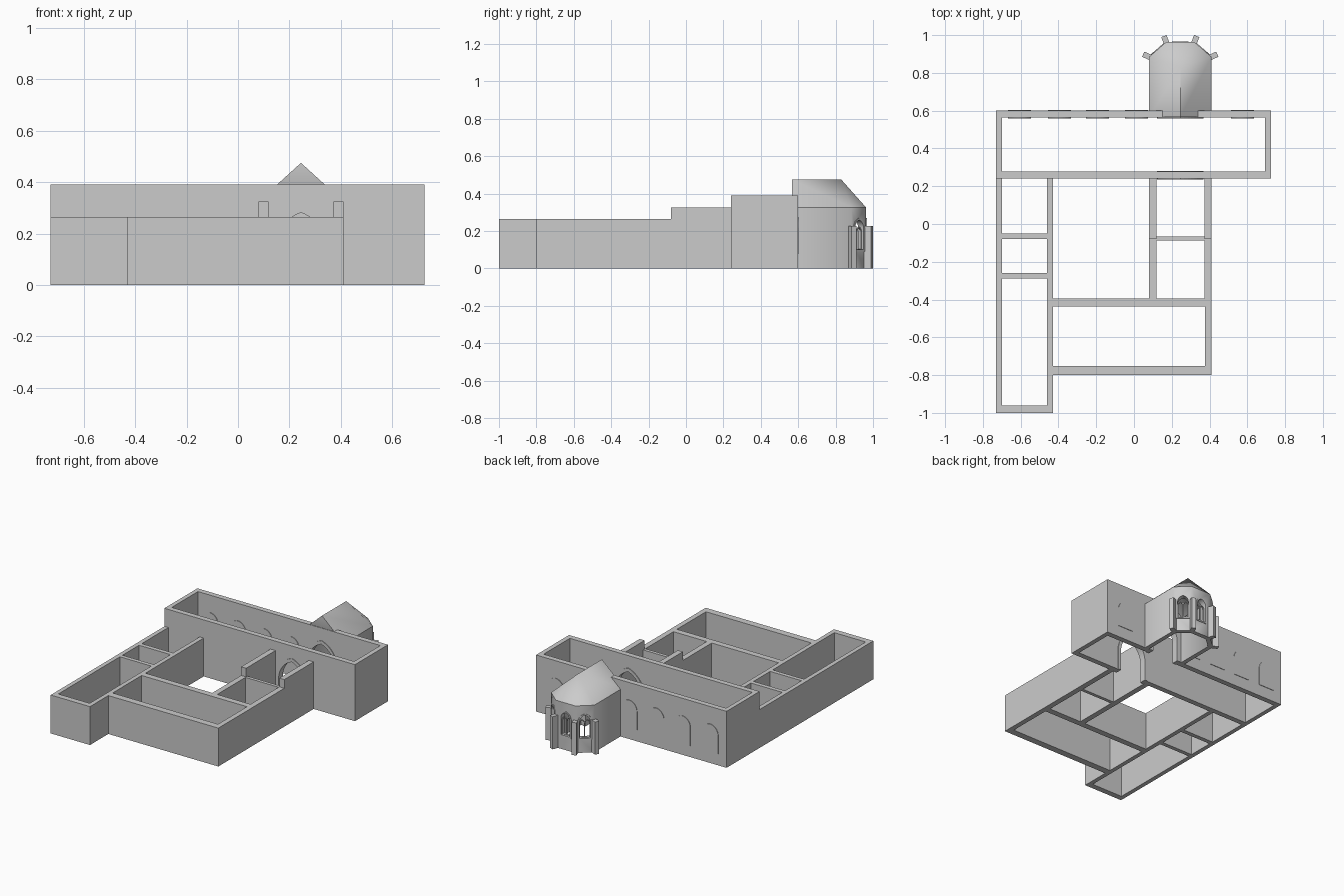
import bpy, bmesh, math
from mathutils import Matrix

if "Cube" in bpy.data.objects:
    bpy.data.objects.remove(bpy.data.objects["Cube"])

stone = bpy.data.materials.new("grey stone")
stone.diffuse_color = (0.6, 0.6, 0.6, 1)
stone.use_nodes = True
stone.node_tree.nodes["Principled BSDF"].inputs["Base Color"].default_value = stone.diffuse_color
CX = 0.245          # axis of the apse and the large arches


def finish(name, bm):
    bmesh.ops.recalc_face_normals(bm, faces=bm.faces)
    me = bpy.data.meshes.new(name)
    bm.to_mesh(me)
    bm.free()
    ob = bpy.data.objects.new(name, me)
    bpy.context.collection.objects.link(ob)
    me.materials.append(stone)
    return ob


def prism(name, pts, shift):
    """Extrude a closed outline of 3D points."""
    bm = bmesh.new()
    f = bm.faces.new([bm.verts.new(p) for p in pts])
    r = bmesh.ops.extrude_face_region(bm, geom=[f])
    bmesh.ops.translate(bm, vec=shift,
                        verts=[v for v in r["geom"] if isinstance(v, bmesh.types.BMVert)])
    return finish(name, bm)


def wall(name, x0, x1, y0, y1, h, z0=0):
    return prism(name, [(x0, y0, z0), (x1, y0, z0), (x1, y1, z0), (x0, y1, z0)], (0, 0, h - z0))


def arch(w, z0, spring, c, n=10):
    """Arched outline (x, z): half width w, c = pointedness."""
    r = w + c
    a1 = math.acos(c / r)
    right = [(r * math.cos(a1 * i / n) - c, spring + r * math.sin(a1 * i / n)) for i in range(n + 1)]
    left = [(-x, z) for x, z in reversed(right[:-1])]
    return [(w, z0)] + right + left + [(-w, z0)]


def place(ob, x, y, ang):
    ob.data.transform(Matrix.Translation((x, y, 0)) @ Matrix.Rotation(ang, 4, 'Z'))
    return ob


def panel(name, prof, depth, x, y, ang=0):
    ob = prism(name, [(px, -depth / 2, pz) for px, pz in prof], (0, depth, 0))
    return place(ob, x, y, ang)


def frame(name, outer, inner, depth, x, y, ang=0, closed=True):
    bm = bmesh.new()
    n = len(outer)
    rows = [[bm.verts.new((px, d, pz)) for px, pz in prof]
            for prof, d in ((outer, -depth / 2), (outer, depth / 2), (inner, depth / 2), (inner, -depth / 2))]
    for i in range(n if closed else n - 1):
        j = (i + 1) % n
        for k in range(4):
            a, b = rows[k], rows[(k + 1) % 4]
            bm.faces.new((a[i], a[j], b[j], b[i]))
    if not closed:
        for i in (0, n - 1):
            bm.faces.new([r[i] for r in rows])
    return place(finish(name, bm), x, y, ang)


def cut(ob, cutter):
    m = ob.modifiers.new("opening", 'BOOLEAN')
    m.operation, m.solver, m.object = 'DIFFERENCE', 'EXACT', cutter
    bpy.context.view_layer.objects.active = ob
    bpy.ops.object.modifier_apply(modifier=m.name)
    bpy.data.objects.remove(cutter)


def smooth(ob, deg):
    bpy.ops.object.select_all(action='DESELECT')
    ob.select_set(True)
    bpy.context.view_layer.objects.active = ob
    bpy.ops.object.shade_smooth_by_angle(angle=math.radians(deg))


# Nave
H, L, M = 0.39, 0.265, 0.325
nave_south = wall("nave_south_wall", -0.73, 0.725, 0.24, 0.277, H)
nave_north = wall("nave_north_wall", -0.73, 0.725, 0.563, 0.60, H)
wall("nave_west_wall", -0.73, -0.70, 0.277, 0.563, H)
wall("nave_east_wall", 0.693, 0.725, 0.277, 0.563, H)

# Large pointed arches through the nave walls
for name, ob, y in (("south_arch", nave_south, 0.2585), ("apse_arch", nave_north, 0.5815)):
    cut(ob, panel("cutter", arch(0.105, -0.02, 0.14, 0.05), 0.1, CX, y))
    frame(name + "_frame", arch(0.1225, 0, 0.14, 0.05), arch(0.1, 0, 0.14, 0.05),
          0.046, CX, y, closed=False)

# Blind arched windows on the north wall
for i, x in enumerate((-0.606, -0.394, -0.193, 0.013, 0.574)):
    panel(f"blind_window_{i}", arch(0.061, 0.08, 0.205, 0.005), 0.044, x, 0.5815)

# West wing
wall("west_wing_outer_wall", -0.73, -0.70, -1, 0.24, L)
wall("west_wing_inner_wall", -0.46, -0.43, -1, 0.24, L)
for i, (y0, y1) in enumerate(((-1, -0.96), (-0.288, -0.26), (-0.08, -0.05))):
    wall(f"west_wing_cross_wall_{i}", -0.70, -0.46, y0, y1, L)

# South wing
wall("south_wing_front_wall", -0.43, 0.41, -0.80, -0.753, L)
wall("south_wing_court_wall", -0.43, 0.41, -0.437, -0.395, L)
wall("south_wing_east_wall", 0.375, 0.41, -0.753, -0.437, L)

# East wing, taller next to the nave
for side, x0, x1 in (("west", 0.08, 0.118), ("east", 0.372, 0.41)):
    wall(f"east_wing_{side}_wall", x0, x1, -0.395, -0.08, L)
    wall(f"tower_bay_{side}_wall", x0, x1, -0.08, 0.24, M)
wall("east_wing_cross_wall", 0.118, 0.372, -0.088, -0.065, L)

# Apse walls: outline mirrored about the axis
outer = [(-0.165, 0.60), (-0.165, 0.885), (-0.075, 0.963)]
inner = [(-0.135, 0.60), (-0.135, 0.87), (-0.062, 0.933)]


def mirrored(half):
    return half + [(-x, y) for x, y in reversed(half)]


ring = mirrored(outer) + list(reversed(mirrored(inner)))
apse = prism("apse_wall", [(CX + x, y, 0) for x, y in ring], (0, 0, M))

# Apse windows on the three end faces, with twin lancets
ends = mirrored(outer)[1:5]
for i in range(3):
    (ax, ay), (bx, by) = ends[i], ends[i + 1]
    ang = math.atan2(by - ay, bx - ax)
    nx, ny = -math.sin(ang), math.cos(ang)
    x, y = CX + (ax + bx) / 2 - nx * 0.015, (ay + by) / 2 - ny * 0.015
    cut(apse, panel("cutter", arch(0.036, 0.10, 0.215, 0.01), 0.08, x, y, ang))
    frame(f"apse_window_frame_{i}", arch(0.044, 0.09, 0.215, 0.01), arch(0.034, 0.10, 0.215, 0.01),
          0.038, x, y, ang)
    for s in (-1, 1):
        frame(f"apse_lancet_{i}_{s}", arch(0.0185, 0.097, 0.195, 0.01), arch(0.0135, 0.102, 0.195, 0.01),
              0.008, x + s * 0.0165 * math.cos(ang), y + s * 0.0165 * math.sin(ang), ang)
smooth(apse, 60)

# Corner buttresses
for s in (-1, 1):
    for i, (x, y, dx, dy) in enumerate(((0.165, 0.885, 0.91, 0.41), (0.075, 0.963, 0.35, 0.94))):
        b = wall(f"buttress_{i}_{s}", -0.012, 0.034, -0.015, 0.015, 0.225)
        place(b, CX + s * x, y, math.atan2(dy, s * dx))

# Apse roof: gabled towards the nave, hipped over the end
bm = bmesh.new()
v = [bm.verts.new((CX + x, y, M)) for x, y in
     [(-0.165, 0.566)] + mirrored(outer)[1:5] + [(0.165, 0.566)]]
front, apex = bm.verts.new((CX, 0.566, 0.475)), bm.verts.new((CX, 0.83, 0.475))
bm.faces.new((v[0], v[1], apex, front))
bm.faces.new((v[4], v[5], front, apex))
bm.faces.new((v[5], v[0], front))
for i in (1, 2, 3):
    bm.faces.new((v[i], v[i + 1], apex))
roof = finish("apse_roof", bm)
if roof.data.polygons[2].normal.y > 0:      # gable must face the nave
    roof.data.flip_normals()
sol = roof.modifiers.new("thickness", 'SOLIDIFY')
sol.thickness, sol.offset = 0.01, -1
bpy.context.view_layer.objects.active = roof
bpy.ops.object.modifier_apply(modifier=sol.name)
smooth(roof, 50)
